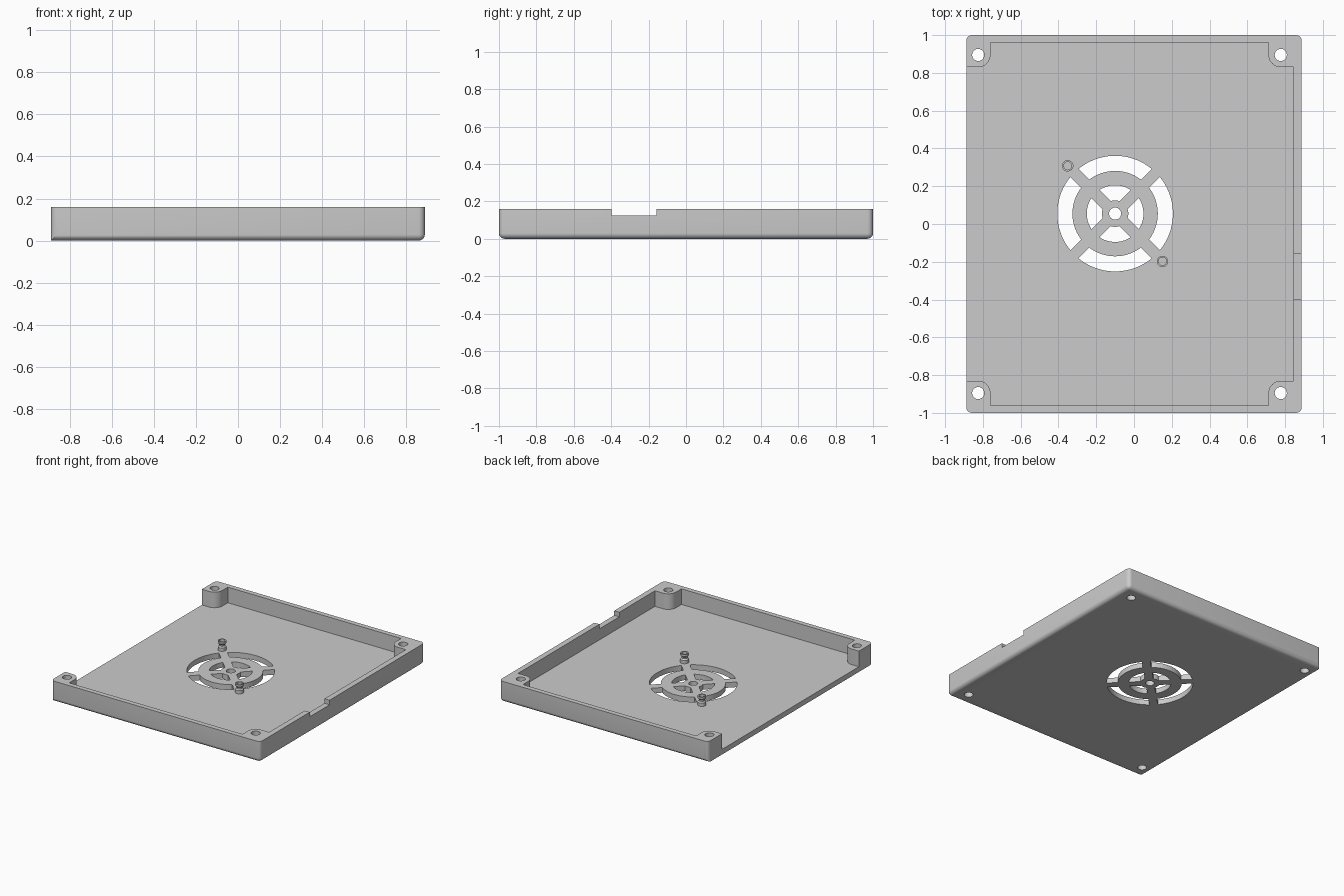
import bpy, bmesh, math

cube = bpy.data.objects.get("Cube")
if cube:
    bpy.data.objects.remove(cube, do_unlink=True)

HX, HY, TOP, FLOOR = 0.888, 1.0, 0.16, 0.04
FAN = (-0.1, 0.055)
POSTS = [(-0.825, -0.895), (0.777, -0.895), (0.777, 0.895), (-0.825, 0.895)]
PEGS = [(-0.351, 0.308), (0.151, -0.198)]

grey = bpy.data.materials.new("Plain grey")
grey.use_nodes = True
grey.diffuse_color = (0.6, 0.6, 0.6, 1)
grey.node_tree.nodes["Principled BSDF"].inputs["Base Color"].default_value = (0.6, 0.6, 0.6, 1)


def make_object(name, bm):
    bmesh.ops.recalc_face_normals(bm, faces=bm.faces)
    mesh = bpy.data.meshes.new(name)
    bm.to_mesh(mesh)
    bm.free()
    obj = bpy.data.objects.new(name, mesh)
    mesh.materials.append(grey)
    bpy.context.collection.objects.link(obj)
    return obj


def add_prism(bm, outline, z0, z1):
    """Extrude a flat outline from z0 to z1."""
    face = bm.faces.new([bm.verts.new((x, y, z0)) for x, y in outline])
    made = bmesh.ops.extrude_face_region(bm, geom=[face])["geom"]
    moved = [v for v in made if isinstance(v, bmesh.types.BMVert)]
    bmesh.ops.translate(bm, verts=moved, vec=(0, 0, z1 - z0))


def arc(centre, radius, a0, a1, steps):
    return [(centre[0] + radius * math.cos(a0 + (a1 - a0) * i / steps),
             centre[1] + radius * math.sin(a0 + (a1 - a0) * i / steps))
            for i in range(steps + 1)]


def circle(centre, radius, steps=40):
    return arc(centre, radius, 0, math.tau, steps)[:-1]


def slot(angle, inner, outer, half_gap):
    """Curved vent slot whose ends run parallel to the spokes."""
    def edge(r):
        return math.pi / 4 - math.asin(half_gap / r)
    a, b = edge(outer), edge(inner)
    return (arc(FAN, outer, angle - a, angle + a, 20)
            + arc(FAN, inner, angle + b, angle - b, 20))


# Tray body: rounded corners and rounded bottom, square along the open side
bm = bmesh.new()
add_prism(bm, [(-HX, -HY), (HX, -HY), (HX, HY), (-HX, HY)], 0, TOP)
rounded = []
for e in bm.edges:
    a, b = e.verts[0].co, e.verts[1].co
    upright = abs(a.z - b.z) > 0.1
    bottom = max(a.z, b.z) < 0.01 and max(a.x, b.x) > 0
    if upright or bottom:
        rounded.append(e)
bmesh.ops.bevel(bm, geom=rounded, offset=0.03, segments=6, profile=0.5, affect='EDGES')
tray = make_object("tray", bm)

# Cutters: cavity around the corner posts, wall notch, screw holes, fan vents
cutter_bm = bmesh.new()
half = math.pi / 2
R = 0.065
p = POSTS
cavity = [(-1, p[0][1] + R)]
cavity += arc(p[0], R, half, 0, 8) + [(p[0][0] + R, -0.962)]
cavity += [(p[1][0] - R, -0.962)] + arc(p[1], R, math.pi, half, 8)
cavity += [(0.845, p[1][1] + R), (0.845, p[2][1] - R)]
cavity += arc(p[2], R, -half, -math.pi, 8) + [(p[2][0] - R, 0.962)]
cavity += [(p[3][0] + R, 0.962)] + arc(p[3], R, 0, -half, 8)
cavity += [(-1, p[3][1] - R)]
add_prism(cutter_bm, cavity, FLOOR, 0.3)
cavity_cutter = make_object("cavity_cutter", cutter_bm)

bm = bmesh.new()
add_prism(bm, [(0.8, -0.397), (1, -0.397), (1, -0.157), (0.8, -0.157)], 0.125, 0.3)
for post in POSTS:
    add_prism(bm, circle(post, 0.032), -0.1, 0.3)
add_prism(bm, circle(FAN, 0.032), -0.1, 0.1)
for i in range(4):
    add_prism(bm, slot(i * half, 0.226, 0.306, 0.03), -0.1, 0.1)
    add_prism(bm, slot(i * half, 0.07, 0.15, 0.03), -0.1, 0.1)
hole_cutter = make_object("hole_cutter", bm)

for cutter in (cavity_cutter, hole_cutter):
    cutter.hide_render = True
    cutter.hide_viewport = True
    mod = tray.modifiers.new(cutter.name, 'BOOLEAN')
    mod.operation = 'DIFFERENCE'
    mod.solver = 'EXACT'
    mod.object = cutter

# Bake the cuts so that smooth shading sees the final edges
bpy.context.view_layer.update()
graph = bpy.context.evaluated_depsgraph_get()
baked = bpy.data.meshes.new_from_object(tray.evaluated_get(graph))
tray.modifiers.clear()
tray.data = baked
for cutter in (cavity_cutter, hole_cutter):
    bpy.data.objects.remove(cutter, do_unlink=True)

# Fan mounting pegs: waisted sleeves with a blind hole
profile = [(0.03, FLOOR - 0.005), (0.03, 0.065), (0.022, 0.075), (0.022, 0.085),
           (0.03, 0.095), (0.03, 0.11), (0.021, 0.11), (0.021, 0.07), (0, 0.07)]
parts = [tray]
for name, (cx, cy) in zip(("back_fan_peg", "front_fan_peg"), PEGS):
    bm = bmesh.new()
    verts = [bm.verts.new((cx + r, cy, z)) for r, z in profile]
    edges = [bm.edges.new(pair) for pair in zip(verts, verts[1:])]
    bmesh.ops.spin(bm, geom=verts + edges, cent=(cx, cy, 0), axis=(0, 0, 1),
                   angle=math.tau, steps=32, use_duplicate=False)
    bmesh.ops.remove_doubles(bm, verts=bm.verts, dist=0.0001)
    parts.append(make_object(name, bm))

# Smooth curved faces, keep hard edges
bpy.ops.object.select_all(action='DESELECT')
for obj in parts:
    obj.select_set(True)
bpy.context.view_layer.objects.active = tray
bpy.ops.object.shade_smooth_by_angle(angle=math.radians(30))
